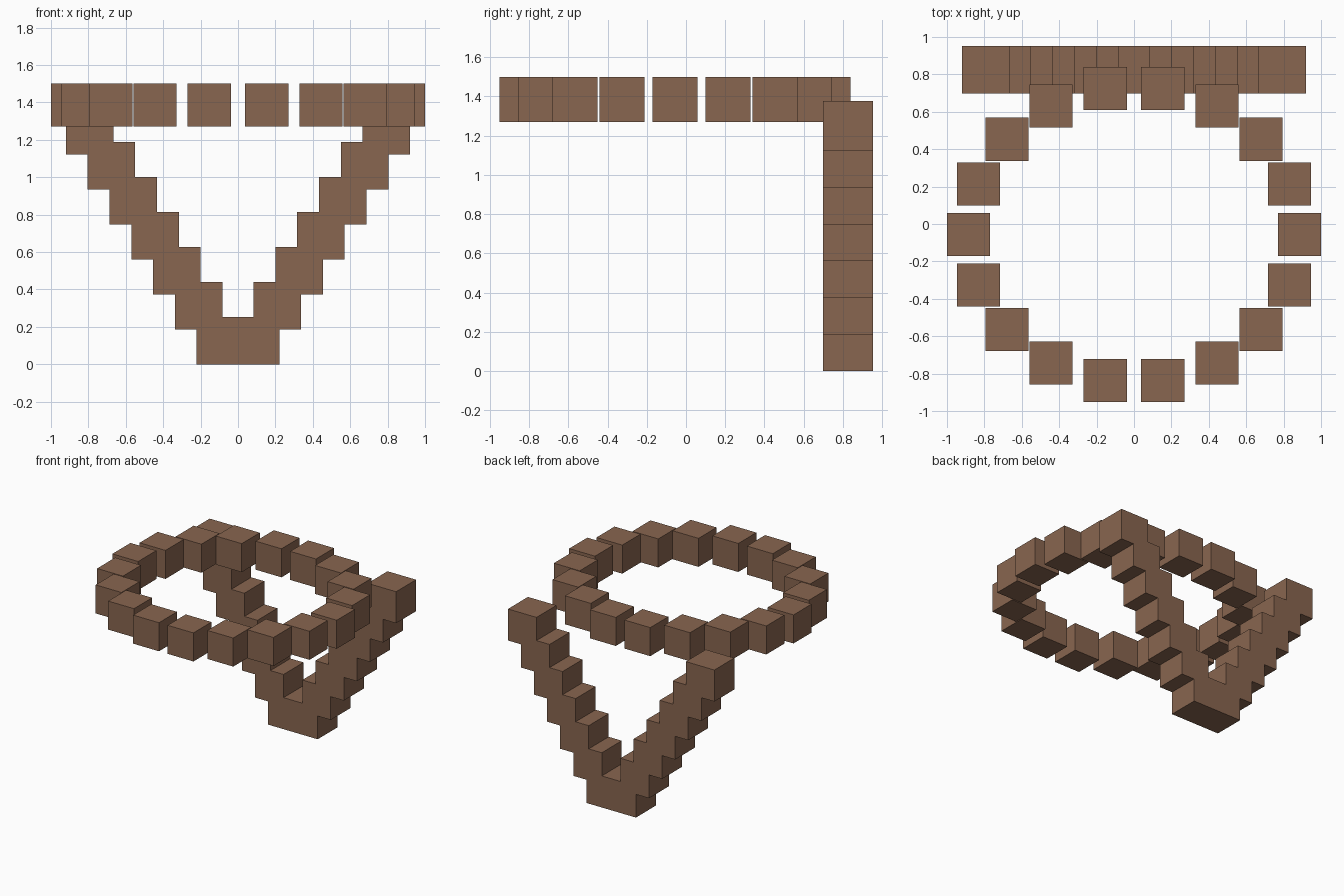
import bpy
import math

if "Cube" in bpy.data.objects:
    bpy.data.objects.remove(bpy.data.objects["Cube"], do_unlink=True)

COLOUR = (0.25, 0.133, 0.08, 1.0)
brown = bpy.data.materials.new("brown")
brown.use_nodes = True
brown.diffuse_color = COLOUR
brown.node_tree.nodes["Principled BSDF"].inputs["Base Color"].default_value = COLOUR


def block(name, centre, size):
    bpy.ops.mesh.primitive_cube_add(size=size, location=centre)
    obj = bpy.context.object
    obj.name = name
    obj.data.materials.append(brown)


# Oval ring of evenly spaced, axis-aligned blocks
RING_COUNT, RING_SIZE = 18, 0.23
for i in range(RING_COUNT):
    a = math.tau * i / RING_COUNT
    block(f"ring_block_{i + 1}",
          (0.885 * math.cos(a), -0.056 + 0.792 * math.sin(a), 1.385), RING_SIZE)

# V-shaped support: two mirrored stairs of overlapping blocks at the back
STAIR_SIZE = 0.254
for side, label in ((1, "left"), (-1, "right")):
    for i in range(7):
        block(f"{label}_support_block_{i + 1}",
              (side * (0.094 + 0.1165 * i), 0.826, STAIR_SIZE / 2 + 0.187 * i),
              STAIR_SIZE)
